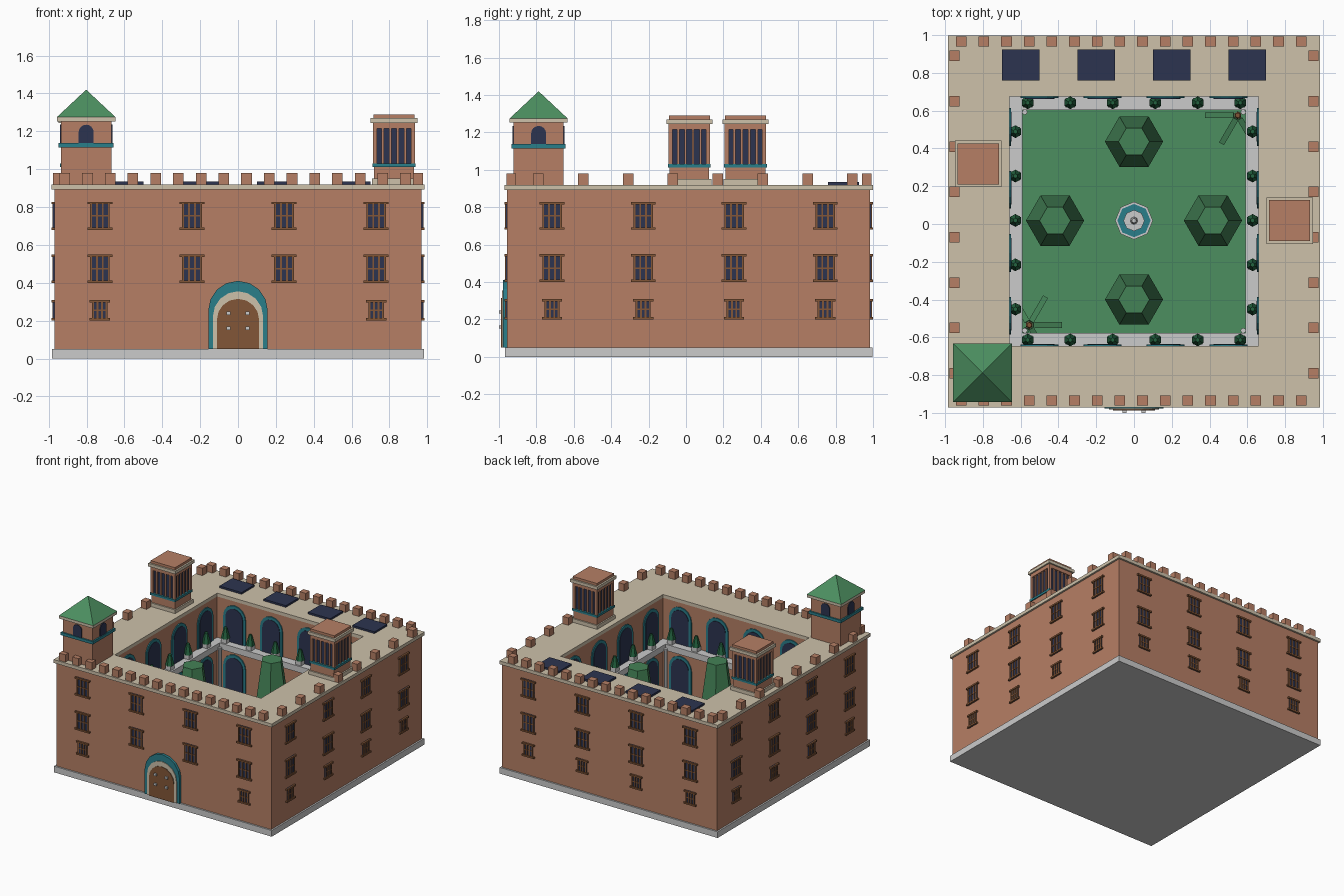
import bpy, bmesh, math
from mathutils import Matrix, Vector

if "Cube" in bpy.data.objects:
    bpy.data.objects.remove(bpy.data.objects["Cube"])

CY = 0.014                      # courtyard / building centre in y

def mat(name, r, g, b):
    m = bpy.data.materials.new(name)
    lin = lambda c: ((c / 255 + 0.055) / 1.055) ** 2.4
    m.diffuse_color = (lin(r), lin(g), lin(b), 1)
    m.use_nodes = True
    m.node_tree.nodes["Principled BSDF"].inputs["Base Color"].default_value = m.diffuse_color
    return m

BRICK = mat("brick", 182, 127, 101)
TAN = mat("tan stone", 205, 193, 170)
GREY = mat("pale grey stone", 203, 203, 203)
TEAL = mat("teal", 42, 126, 138)
NAVY = mat("navy glass", 44, 52, 80)
WOOD = mat("brown wood", 130, 86, 55)
GRASS = mat("grass green", 76, 143, 96)
TREE = mat("tree green", 68, 130, 86)
SHRUB = mat("shrub green", 36, 100, 64)

class Part:
    """Collects simple solids into one named, single-colour object."""
    def __init__(self, name, material):
        self.name, self.material, self.bm = name, material, bmesh.new()

    def box(self, x, y, z0, z1, hx, hy, M=Matrix()):
        T = M @ Matrix.Translation((x, y, (z0 + z1) / 2)) @ Matrix.Diagonal((2 * hx, 2 * hy, z1 - z0, 1))
        bmesh.ops.create_cube(self.bm, size=1, matrix=T)

    def cone(self, x, y, z0, z1, r0, r1, n, turn=0):
        T = Matrix.Translation((x, y, (z0 + z1) / 2)) @ Matrix.Rotation(turn, 4, 'Z')
        bmesh.ops.create_cone(self.bm, cap_ends=True, segments=n, radius1=r0, radius2=r1, depth=z1 - z0, matrix=T)

    def arch(self, x, half, z0, top, y0, y1, M=Matrix(), n=8):
        spring = top - half
        pts = [(x - half, z0), (x + half, z0)]
        pts += [(x + half * math.cos(math.pi * i / n), spring + half * math.sin(math.pi * i / n)) for i in range(n + 1)]
        face = self.bm.faces.new([self.bm.verts.new(M @ Vector((px, y0, pz))) for px, pz in pts])
        ext = bmesh.ops.extrude_face_region(self.bm, geom=[face])["geom"]
        shift = M.to_3x3() @ Vector((0, y1 - y0, 0))
        bmesh.ops.translate(self.bm, vec=shift, verts=[v for v in ext if isinstance(v, bmesh.types.BMVert)])

    def ring(self, ho, hi, z0, z1):
        c = [(-1, -1), (1, -1), (1, 1), (-1, 1)]
        loop = lambda h, z: [self.bm.verts.new((a * h, b * h + CY, z)) for a, b in c]
        L = [loop(ho, z0), loop(ho, z1), loop(hi, z1), loop(hi, z0)]
        for a in range(4):
            p, q = L[a], L[(a + 1) % 4]
            for i in range(4):
                j = (i + 1) % 4
                self.bm.faces.new((p[i], p[j], q[j], q[i]))

    def done(self):
        bmesh.ops.recalc_face_normals(self.bm, faces=self.bm.faces)
        me = bpy.data.meshes.new(self.name)
        self.bm.to_mesh(me)
        self.bm.free()
        me.materials.append(self.material)
        bpy.context.collection.objects.link(bpy.data.objects.new(self.name, me))

def build(name, material):
    p = Part(name, material)
    parts.append(p)
    return p

parts = []
SIDES = [Matrix.Translation((0, CY, 0)) @ Matrix.Rotation(k * math.pi / 2, 4, 'Z') for k in range(4)]

# main shell
build("plinth", GREY).box(0, CY, 0, 0.05, 0.983, 0.983)
build("walls", BRICK).ring(0.97, 0.66, 0.05, 0.893)
build("roof_slab", TAN).ring(0.985, 0.66, 0.893, 0.92)
build("lawn", GRASS).box(0, CY, 0.05, 0.06, 0.59, 0.59)

# battlements: dense at front and back, sparse on the sides
merlons = build("battlements", BRICK)
for i in range(16):
    for y in (-0.934, 0.966):
        merlons.box(-0.915 + 0.12 * i, y, 0.92, 0.98, 0.028, 0.026)
for i in range(8):
    for x in (-0.95, 0.95):
        merlons.box(x, 0.89 - 0.24 * i, 0.92, 0.98, 0.026, 0.028)

# outer windows
glass, frames = build("window_glass", NAVY), build("window_frames", WOOD)
for k, M in enumerate(SIDES):
    for u in (-0.73, -0.243, 0.243, 0.73):
        for z0, z1, hw in ((0.2, 0.31, 0.04), (0.4, 0.55, 0.052), (0.68, 0.828, 0.052)):
            if k == 0 and z0 == 0.2 and abs(u) < 0.5:
                continue                      # the gate takes this place
            glass.box(u, -0.972, z0, z1, hw, 0.004, M)
            for zz in (z0, z1 - 0.013):       # sill and lintel
                frames.box(u, -0.977, zz, zz + 0.013, hw + 0.014, 0.008, M)
            for t in (-1, -0.33, 0.33, 1):    # upright bars
                frames.box(u + t * (hw - 0.005), -0.975, z0, z1, 0.005, 0.006, M)
            frames.box(u, -0.975, (z0 + z1) / 2 - 0.004, (z0 + z1) / 2 + 0.004, hw, 0.005, M)

# gate
fy = CY - 0.97
build("gate_outer_arch", TEAL).arch(0, 0.157, 0.05, 0.41, fy + 0.01, fy - 0.022)
build("gate_inner_arch", TAN).arch(0, 0.133, 0.05, 0.355, fy, fy - 0.027)
build("gate_door", WOOD).arch(0, 0.112, 0.05, 0.315, fy, fy - 0.032)
studs = build("gate_studs", GREY)
for x in (-0.05, 0.05):
    for z in (0.16, 0.24):
        studs.box(x, -0.993, z - 0.009, z + 0.009, 0.011, 0.007)

# courtyard arcades on two floors
rims, voids = build("arcade_rims", TEAL), build("arcade_openings", NAVY)
for M in SIDES:
    for u in (-0.5, -0.167, 0.167, 0.5):
        for z0, top in ((0.06, 0.46), (0.56, 0.86)):
            rims.arch(u, 0.1, z0, top, 0.665, 0.652, M)
            voids.arch(u, 0.078, z0, top - 0.024, 0.665, 0.648, M)

# gallery with corner posts and potted shrubs
build("gallery", GREY).ring(0.66, 0.59, 0.51, 0.56)
posts = build("gallery_posts", GREY)
for sx in (-1, 1):
    for sy in (-1, 1):
        posts.cone(sx * 0.578, CY + sy * 0.578, 0.05, 0.53, 0.014, 0.014, 8)
pots, shrubs = build("planters", GREY), build("potted_shrubs", SHRUB)
spots = [(-0.5625 + 0.225 * i, CY + s * 0.628) for i in range(6) for s in (-1, 1)]
spots += [(s * 0.628, CY + 0.005 + 0.235 * i) for i in range(-2, 3) for s in (-1, 1)]
for x, y in spots:
    pots.box(x, y, 0.56, 0.595, 0.024, 0.024)
    shrubs.cone(x, y, 0.595, 0.68, 0.034, 0.012, 6)

# four courtyard trees
crowns, trunks = build("tree_crowns", TREE), build("tree_trunks", WOOD)
for x, y in ((0.418, 0), (-0.418, 0), (0, 0.418), (0, -0.418)):
    trunks.cone(x, y + 0.018, 0.055, 0.17, 0.035, 0.03, 6)
    crowns.cone(x, y + 0.018, 0.16, 0.65, 0.154, 0.082, 6, math.pi / 2)

# corner palms
stems, fronds = build("palm_stems", WOOD), build("palm_fronds", TREE)
for x, y in ((0.55, 0.575), (-0.555, -0.535)):
    stems.cone(x, y, 0.055, 0.36, 0.02, 0.014, 6)
    for k in range(6):
        M = (Matrix.Translation((x, y, 0.36)) @ Matrix.Rotation(k * math.pi / 3, 4, 'Z')
             @ Matrix.Rotation(math.radians(15), 4, 'Y'))
        if max(abs(c) for c in (M @ Vector((0.18, 0, 0)))[:2]) < 0.72:
            fronds.box(0.1, 0, -0.006, 0.006, 0.078, 0.015, M)

# fountain
basin, water = build("fountain_basin", GREY), build("fountain_water", TEAL)
fc = 0.018
basin.cone(0, fc, 0.055, 0.11, 0.1, 0.1, 8)
water.cone(0, fc, 0.1, 0.114, 0.088, 0.088, 8)
basin.cone(0, fc, 0.11, 0.2, 0.02, 0.02, 8)
basin.cone(0, fc, 0.17, 0.2, 0.03, 0.056, 8)
basin.cone(0, fc, 0.2, 0.24, 0.02, 0.012, 8)

# rooftop solar panels
panels = build("solar_panels", NAVY)
for x in (-0.6, -0.2, 0.2, 0.6):
    panels.box(x, 0.842, 0.92, 0.935, 0.1, 0.082)

# two rooftop lookout kiosks
k_brick, k_tan = build("kiosk_brickwork", BRICK), build("kiosk_trim", TAN)
k_teal, k_dark = build("kiosk_bands", TEAL), build("kiosk_glazing", NAVY)
for x, y in ((0.824, 0.018), (-0.825, 0.318)):
    k_tan.box(x, y, 0.92, 0.95, 0.117, 0.117)
    k_brick.box(x, y, 0.95, 1.012, 0.106, 0.106)
    k_teal.box(x, y, 1.012, 1.03, 0.114, 0.114)
    k_dark.box(x, y, 1.03, 1.245, 0.097, 0.097)
    for a in (-0.1, 0.1):
        for b in (-0.1, 0.1):
            k_brick.box(x + a, y + b, 1.03, 1.215, 0.011, 0.011)
        for t in (-0.06, -0.02, 0.02, 0.06):
            k_brick.box(x + a, y + t, 1.03, 1.215, 0.006, 0.006)
            k_brick.box(x + t, y + a, 1.03, 1.215, 0.006, 0.006)
    k_brick.box(x, y, 1.215, 1.245, 0.111, 0.111)
    k_tan.box(x, y, 1.245, 1.27, 0.123, 0.123)
    k_brick.box(x, y, 1.27, 1.29, 0.109, 0.109)

# corner tower
tx, ty = -0.802, -0.788
build("tower_shaft", BRICK).box(tx, ty, 0.92, 1.252, 0.133, 0.133)
build("tower_band", TEAL).box(tx, ty, 1.115, 1.138, 0.145, 0.145)
build("tower_cornice", TAN).box(tx, ty, 1.252, 1.275, 0.155, 0.155)
build("tower_roof", GRASS).cone(tx, ty, 1.275, 1.42, 0.155 * math.sqrt(2), 0, 4, math.pi / 4)
t_win = build("tower_windows", NAVY)
for k in range(4):
    M = Matrix.Translation((tx, ty, 0)) @ Matrix.Rotation(k * math.pi / 2, 4, 'Z')
    t_win.arch(0, 0.04, 1.138, 1.235, -0.13, -0.139, M)

for p in parts:
    p.done()
